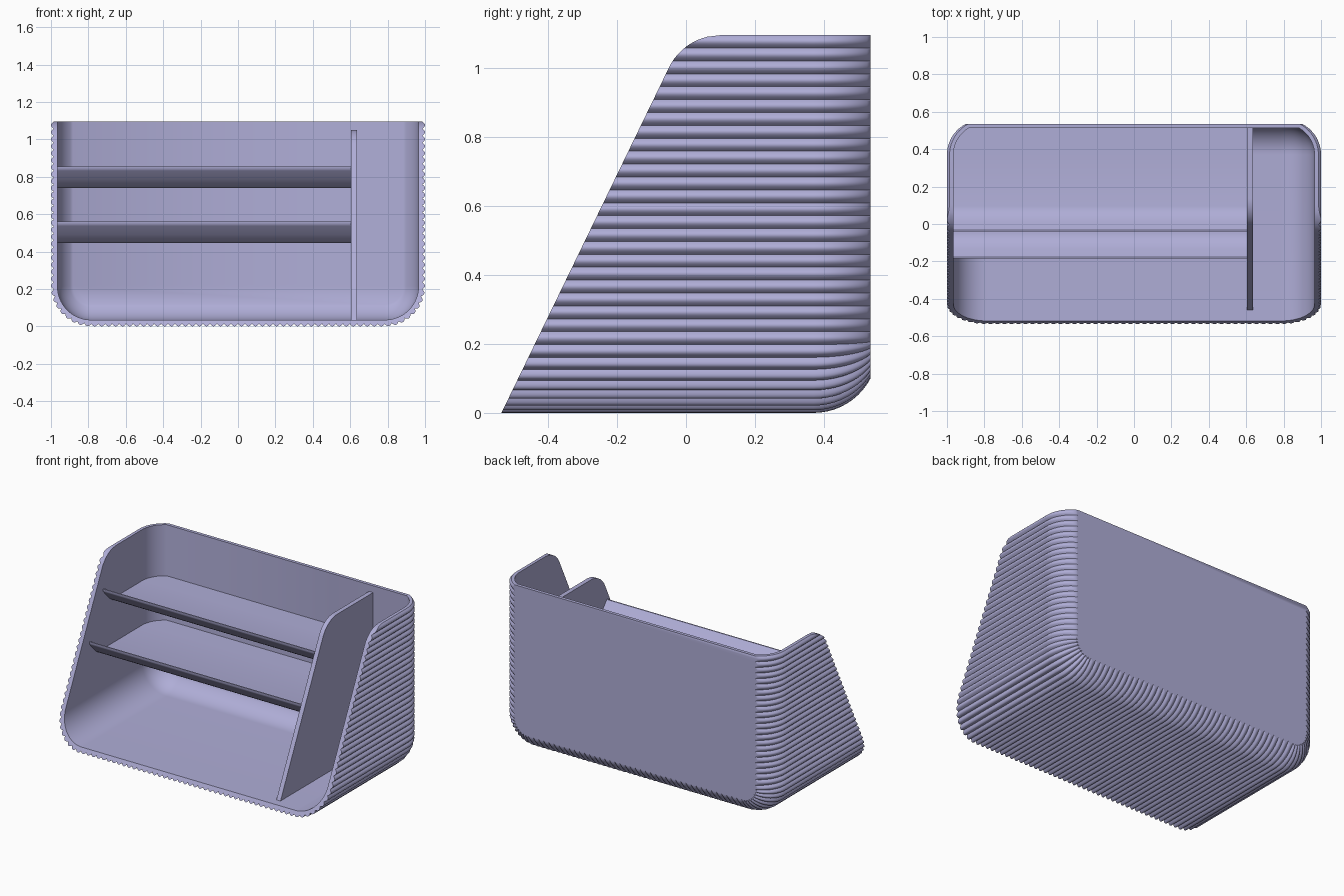
import bpy, bmesh
from math import sin, cos, asin, pi, sqrt, radians

if "Cube" in bpy.data.objects:
    bpy.data.objects.remove(bpy.data.objects["Cube"])

TOP, BACK, BEND = 1.095, 0.535, 0.37     # rim height, back plane, start of back rounding
W, Z0, R = 0.986, 0.014, 0.20            # U section: half width, bottom, corner radius
RIBS, SUB, RIB_H, WALL = 106, 8, 0.014, 0.021
SLOPE = 0.485

lavender = bpy.data.materials.new("lavender_plastic")
lavender.diffuse_color = (0.43, 0.42, 0.68, 1)
lavender.use_nodes = True
lavender.node_tree.nodes["Principled BSDF"].inputs["Base Color"].default_value = lavender.diffuse_color


def front_y(z, y0=-BACK, top=TOP, t=0.105):
    """Slanted front edge with a rounded upper corner."""
    r = t / 0.626
    cy = y0 + SLOPE * top + t
    if z < top - t * 0.9:
        return y0 + SLOPE * z
    return cy - sqrt(max(0, r * r - (z - top + r) ** 2))


def inset(y, r):
    return 0 if y <= BEND else r - sqrt(r * r - (y - BEND) ** 2)


def section(s):
    """Point and outward normal at length s along the U section."""
    side, arc, base = TOP - Z0 - R, R * pi / 2, 2 * (W - R)
    if s <= side:
        return -W, TOP - s, -1, 0
    s -= side
    if s <= arc:
        a = pi + s / R
        return -W + R + R * cos(a), Z0 + R + R * sin(a), cos(a), sin(a)
    s -= arc
    if s <= base:
        return -W + R + s, Z0, 0, -1
    s -= base
    if s <= arc:
        a = 1.5 * pi + s / R
        return W - R + R * cos(a), Z0 + R + R * sin(a), cos(a), sin(a)
    return W, Z0 + R + s - arc, 1, 0


def finish(bm, name, angle=40):
    bmesh.ops.recalc_face_normals(bm, faces=bm.faces)
    me = bpy.data.meshes.new(name)
    bm.to_mesh(me)
    bm.free()
    me.materials.append(lavender)
    ob = bpy.data.objects.new(name, me)
    bpy.context.collection.objects.link(ob)
    bpy.ops.object.select_all(action='DESELECT')
    ob.select_set(True)
    bpy.context.view_layer.objects.active = ob
    bpy.ops.object.shade_smooth_by_angle(angle=radians(angle))
    return ob


# Ribbed shell: outer and inner skins lofted from front edge to back
bm = bmesh.new()
length = 2 * (TOP - Z0 - R) + pi * R + 2 * (W - R)
count = RIBS * SUB


def skin(r, back, ribbed):
    amax = asin((back - BEND) / r)
    rows = []
    for i in range(count + 1):
        x, z, nx, nz = section(length * i / count)
        off = RIB_H * abs(sin(pi * i / SUB)) if ribbed else -WALL
        zf = min(z + nz * off, TOP)
        row = [bm.verts.new((x + nx * off, front_y(zf), zf))]
        for k in range(11):
            a = amax * k / 10
            d = off - r * (1 - cos(a))
            row.append(bm.verts.new((x + nx * d, BEND + r * sin(a), z + nz * d)))
        rows.append(row)
    for p, q in zip(rows, rows[1:]):
        for k in range(11):
            bm.faces.new((p[k], p[k + 1], q[k + 1], q[k]))
    bm.faces.new([row[-1] for row in rows])      # back panel
    return rows


outer = skin(0.186, BACK, True)
inner = skin(0.165, 0.513, False)
for i in range(count):                            # front rim
    bm.faces.new((outer[i][0], outer[i + 1][0], inner[i + 1][0], inner[i][0]))
for e in (0, -1):                                 # top rim of the sides
    for k in range(11):
        bm.faces.new((outer[e][k], outer[e][k + 1], inner[e][k + 1], inner[e][k]))
bm.faces.new((outer[0][-1], outer[-1][-1], inner[-1][-1], inner[0][-1]))
finish(bm, "ribbed_shell")

# Upright divider
ztop, zbot, yback = 1.05, 0.03, 0.518
prof = [(front_y(zbot, -0.477, ztop), zbot)]
for k in range(13):
    z = ztop - 0.095 * (1 - k / 12) ** 2
    prof.append((front_y(z, -0.477, ztop), z))
prof.append((yback, ztop))
for k in range(9):
    y = yback - (yback - BEND) * k / 8
    prof.append((y, zbot + inset(y, 0.17)))
bm = bmesh.new()
face = bm.faces.new([bm.verts.new((0.605, y, z)) for y, z in prof])
ext = bmesh.ops.extrude_face_region(bm, geom=[face])
bmesh.ops.translate(bm, vec=(0.03, 0, 0),
                    verts=[v for v in ext['geom'] if isinstance(v, bmesh.types.BMVert)])
finish(bm, "divider", 30)


# Shelves: flat tray with an upturned front lip and rounded back corner
def shelf(name, y_tip, z_under):
    # offsets from the tip: (y, lower z, upper z)
    lip = [(0, 0.103, 0.116), (0.008, 0.092, 0.116), (0.05, 0.046, 0.066),
           (0.07, 0.027, 0.046), (0.09, 0.013, 0.031), (0.11, 0.004, 0.020),
           (0.135, 0, 0.015)]
    st = [(y_tip + y, z_under + a, z_under + b) for y, a, b in lip]
    st += [(BEND + (0.518 - BEND) * k / 10, z_under, z_under + 0.015) for k in range(11)]
    bm = bmesh.new()
    rings = []
    for y, lo, hi in st:
        xl = -0.972 + inset(y, 0.17)
        rings.append([bm.verts.new(c) for c in
                      ((xl, y, lo), (0.61, y, lo), (0.61, y, hi), (xl, y, hi))])
    for p, q in zip(rings, rings[1:]):
        for j in range(4):
            n = (j + 1) % 4
            bm.faces.new((p[j], p[n], q[n], q[j]))
    bm.faces.new(rings[0])
    bm.faces.new(rings[-1])
    finish(bm, name)


shelf("upper_shelf", -0.04, 0.74)
shelf("lower_shelf", -0.185, 0.445)
